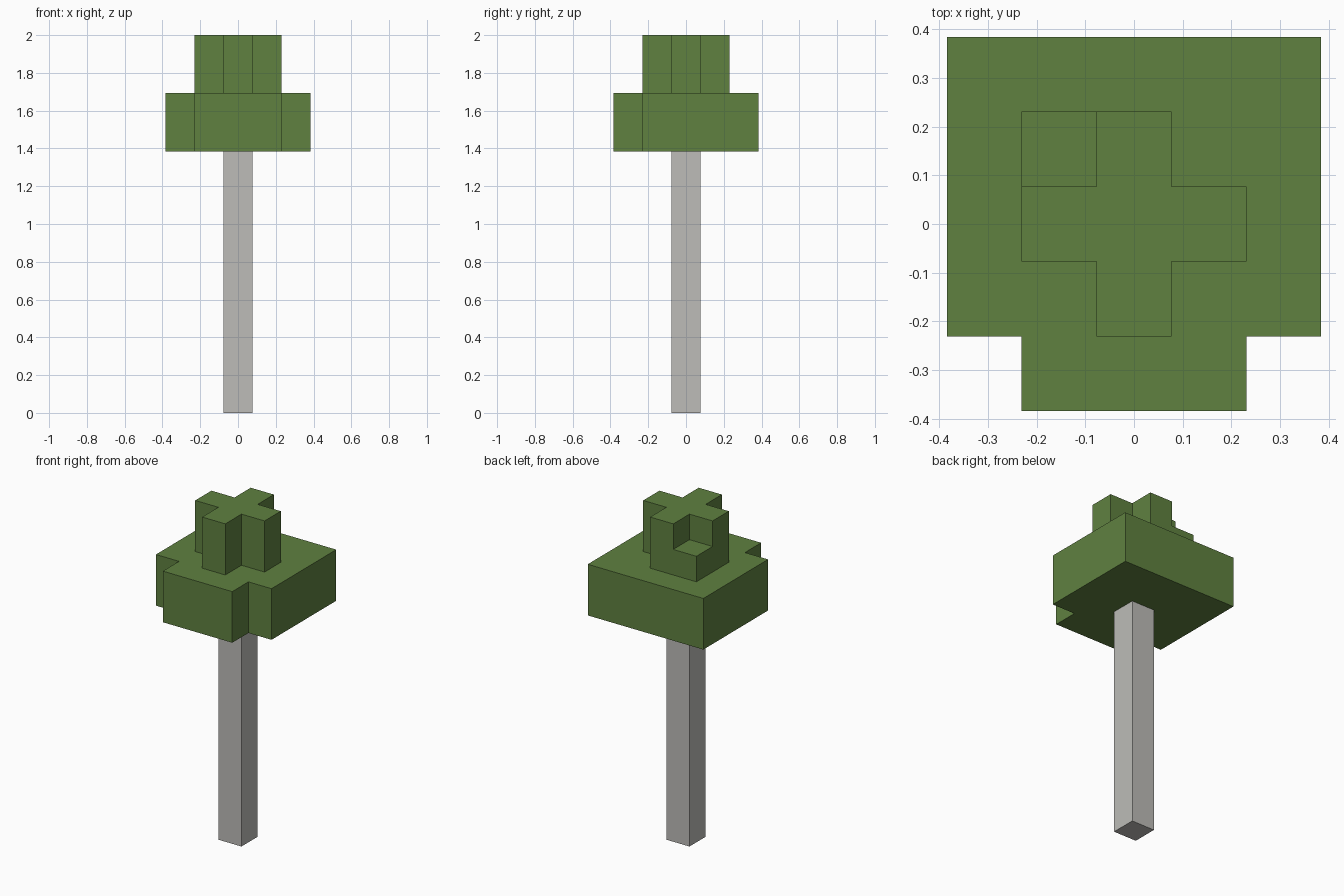
import bpy
import bmesh

if "Cube" in bpy.data.objects:
    bpy.data.objects.remove(bpy.data.objects["Cube"], do_unlink=True)

BLOCK = 2 / 13  # the tree is thirteen blocks tall


def make_material(name, color):
    mat = bpy.data.materials.new(name)
    mat.use_nodes = True
    mat.diffuse_color = (*color, 1)
    bsdf = mat.node_tree.nodes["Principled BSDF"]
    bsdf.inputs["Base Color"].default_value = (*color, 1)
    bsdf.inputs["Roughness"].default_value = 0.9
    return mat


def extrude_footprint(name, outline, bottom, height, mat):
    """Extrude a footprint upward; all measures are in blocks."""
    bm = bmesh.new()
    verts = [bm.verts.new((x * BLOCK, y * BLOCK, bottom * BLOCK)) for x, y in outline]
    base = bm.faces.new(verts)
    result = bmesh.ops.extrude_face_region(bm, geom=[base], use_keep_orig=True)
    top = [v for v in result["geom"] if isinstance(v, bmesh.types.BMVert)]
    bmesh.ops.translate(bm, verts=top, vec=(0, 0, height * BLOCK))
    bmesh.ops.recalc_face_normals(bm, faces=bm.faces)
    mesh = bpy.data.meshes.new(name)
    bm.to_mesh(mesh)
    bm.free()
    mesh.materials.append(mat)
    obj = bpy.data.objects.new(name, mesh)
    bpy.context.collection.objects.link(obj)
    return obj


def rectangle(x0, y0, x1, y1):
    return [(x0, y0), (x1, y0), (x1, y1), (x0, y1)]


def mirrored(half):
    """Complete a right-hand outline with its left-hand reflection."""
    return half + [(-x, y) for x, y in reversed(half)]


leaf = make_material("leaf green", (0.115, 0.220, 0.051))
bark = make_material("pale grey bark", (0.509, 0.503, 0.479))

# Trunk
extrude_footprint("trunk", rectangle(-0.5, -0.5, 0.5, 0.5), 0, 9, bark)

# Wide lower leaves, with the two front corners missing
lower_half = [(1.5, -2.5), (1.5, -1.5), (2.5, -1.5), (2.5, 2.5)]
extrude_footprint("lower_leaves", mirrored(lower_half), 9, 2, leaf)

# Cross-shaped upper leaves
cross_half = [(0.5, -1.5), (0.5, -0.5), (1.5, -0.5), (1.5, 0.5), (0.5, 0.5), (0.5, 1.5)]
extrude_footprint("upper_leaves", mirrored(cross_half), 11, 2, leaf)

# Single low leaf block in the back corner of the cross
extrude_footprint("corner_leaves", rectangle(-1.5, 0.5, -0.5, 1.5), 11, 1, leaf)
